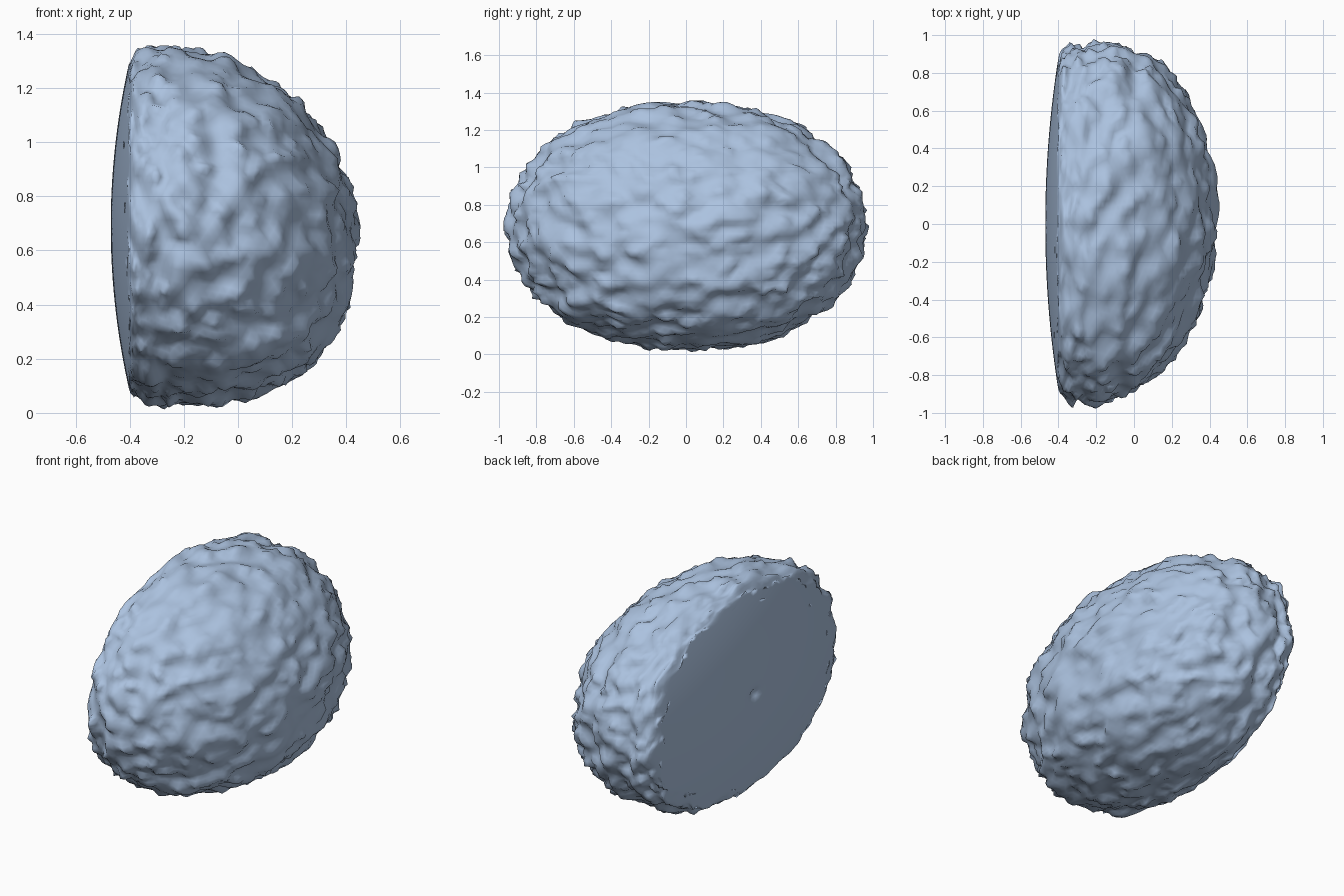
import bpy, bmesh, math
from mathutils import Vector, noise

cube = bpy.data.objects.get("Cube")
if cube:
    bpy.data.objects.remove(cube, do_unlink=True)

# Pale blue-grey stone
stone = bpy.data.materials.new("pale blue stone")
stone.use_nodes = True
colour = (0.41, 0.54, 0.74, 1)
stone.diffuse_color = colour
bsdf = stone.node_tree.nodes["Principled BSDF"]
bsdf.inputs["Base Color"].default_value = colour
bsdf.inputs["Roughness"].default_value = 0.9

RADII = Vector((0.67, 0.945, 0.655))
CENTRE = Vector((-0.24, 0, 0.69))
LEAN = Vector((0, 0.08, -0.1))    # drift of the body towards its bulging side
FULLNESS = 2.15                   # slightly squarer than an ellipsoid
TAPER = 0.68                      # faster narrowing towards the cap
CAP_X, CAP_DEPTH, RIM = -0.47, 0.08, 0.06


def bumps(d):
    """Broad lumps with smaller pointed crags on top."""
    lumps = (0.03 * noise.noise(d * 4 + Vector((3, 1, 7)))
             + 0.05 * noise.noise(d * 7 + Vector((8, 5, 2))))
    crags = max(noise.noise(d * 13), 0) ** 1.5
    return 0.055 * math.tanh((lumps + 0.08 * crags - 0.006) / 0.055)


def cap(y, z):
    """Shallow smooth cap on the right side, with a small dent in its middle."""
    r2 = (y / RADII.y) ** 2 + ((z - CENTRE.z) / RADII.z) ** 2
    return CAP_X + CAP_DEPTH * r2 + 0.035 * math.exp(-r2 / 0.0015)


def smooth_max(a, b):
    """Larger value, rounded where the two meet."""
    blend = max(RIM - abs(a - b), 0) / RIM
    return max(a, b) + blend * blend * RIM / 4


# Craggy body cut off by the smooth cap with a rounded rim
bm = bmesh.new()
bmesh.ops.create_icosphere(bm, subdivisions=6, radius=1)
for v in bm.verts:
    d = v.co.normalized()
    size = sum(abs(c) ** FULLNESS for c in d) ** (-1 / FULLNESS)
    offset = d * RADII * size * (1 + bumps(d))
    if offset.x < 0:
        offset.x *= TAPER
    v.co = CENTRE + offset + LEAN * max(offset.x, 0)
    v.co.x = smooth_max(v.co.x, cap(v.co.y, v.co.z))

mesh = bpy.data.meshes.new("rough_half_boulder")
bm.to_mesh(mesh)
bm.free()
mesh.materials.append(stone)
boulder = bpy.data.objects.new("rough_half_boulder", mesh)
bpy.context.collection.objects.link(boulder)
for p in mesh.polygons:
    p.use_smooth = True
